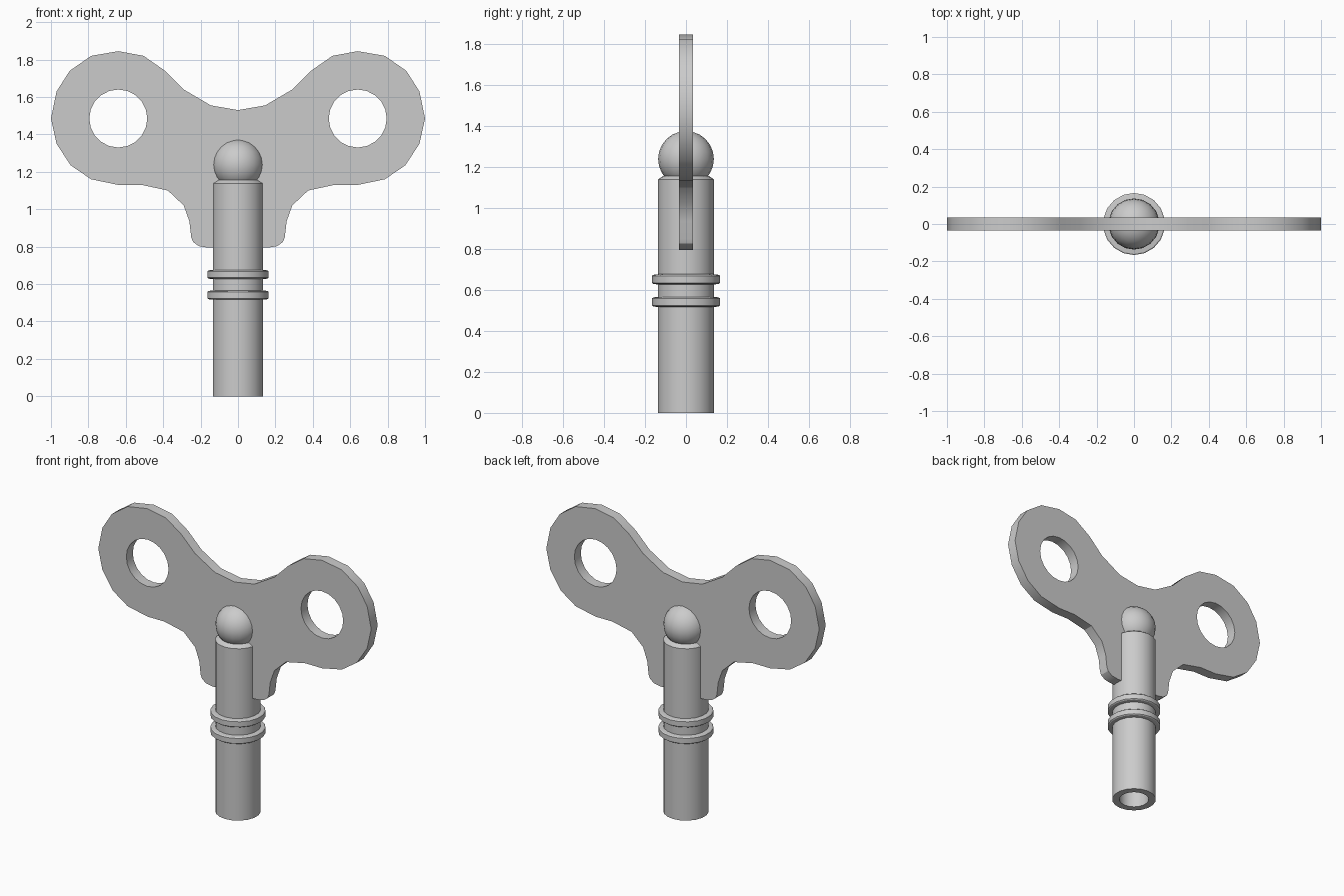
import bpy, bmesh, math

if "Cube" in bpy.data.objects:
    bpy.data.objects.remove(bpy.data.objects["Cube"])

SIDES = 18


def finish(obj, angle=30):
    bpy.ops.object.select_all(action='DESELECT')
    obj.select_set(True)
    bpy.context.view_layer.objects.active = obj
    bpy.ops.object.shade_smooth_by_angle(angle=math.radians(angle))


def add_mesh(name, bm):
    bmesh.ops.remove_doubles(bm, verts=bm.verts, dist=0.0005)
    bmesh.ops.recalc_face_normals(bm, faces=bm.faces)
    mesh = bpy.data.meshes.new(name)
    bm.to_mesh(mesh)
    bm.free()
    obj = bpy.data.objects.new(name, mesh)
    bpy.context.collection.objects.link(obj)
    finish(obj)
    return obj


def lathe(name, profile):
    """Turn a (radius, z) profile around the z axis."""
    bm = bmesh.new()
    vs = [bm.verts.new((0, -r, z)) for r, z in profile]
    edges = [bm.edges.new(p) for p in zip(vs, vs[1:])]
    bmesh.ops.spin(bm, geom=vs + edges, axis=(0, 0, 1), cent=(0, 0, 0),
                   angle=2 * math.pi, steps=SIDES)
    return add_mesh(name, bm)


# Shaft: hollow at the bottom, two raised collars, chamfered top
def collar(z):
    return [(0.137, z - 0.025), (0.160, z - 0.022), (0.166, z - 0.017),
            (0.166, z + 0.017), (0.160, z + 0.022), (0.137, z + 0.025)]


lathe("shaft", [(0, 0.5), (0.092, 0.5), (0.092, 0), (0.137, 0)]
      + collar(0.541) + collar(0.651)
      + [(0.137, 1.138), (0.112, 1.155), (0, 1.155)])

# Ball on top of the shaft
bm = bmesh.new()
bmesh.ops.create_uvsphere(bm, u_segments=SIDES, v_segments=12, radius=0.136)
bmesh.ops.translate(bm, verts=bm.verts, vec=(0, 0, 1.238))
ball = add_mesh("ball", bm)
finish(ball, 60)

# Butterfly handle: right half outline, mirrored, with two round finger holes
half = [(0.145, 1.555), (0.29, 1.64), (0.39, 1.74), (0.505, 1.82),
        (0.64, 1.845), (0.785, 1.82), (0.9, 1.74), (0.97, 1.63),
        (1.0, 1.485), (0.97, 1.35), (0.895, 1.235), (0.785, 1.16),
        (0.64, 1.13), (0.515, 1.13), (0.375, 1.10), (0.29, 1.02),
        (0.26, 0.935), (0.25, 0.85), (0.24, 0.825), (0.21, 0.803),
        (0.165, 0.795)]
outline = [(0, 1.53)] + half + [(-x, z) for x, z in reversed(half)]


def ring(cx, cz, r, n=20):
    return [(cx + r * math.cos(2 * math.pi * i / n),
             cz + r * math.sin(2 * math.pi * i / n)) for i in range(n)]


curve = bpy.data.curves.new("handle_outline", 'CURVE')
curve.dimensions = '2D'
curve.fill_mode = 'BOTH'
curve.extrude = 0.034
for pts in (outline, ring(-0.64, 1.485, 0.155), ring(0.64, 1.485, 0.155)):
    sp = curve.splines.new('POLY')
    sp.points.add(len(pts) - 1)
    for p, (x, z) in zip(sp.points, pts):
        p.co = (x, z, 0, 1)
    sp.use_cyclic_u = True
temp = bpy.data.objects.new("handle_outline", curve)
bpy.context.collection.objects.link(temp)
deps = bpy.context.evaluated_depsgraph_get()
flat = bpy.data.meshes.new_from_object(temp.evaluated_get(deps))
bm = bmesh.new()
bm.from_mesh(flat)
for v in bm.verts:
    v.co = (v.co.x, -v.co.z, v.co.y)
bpy.data.objects.remove(temp)
add_mesh("handle", bm)
